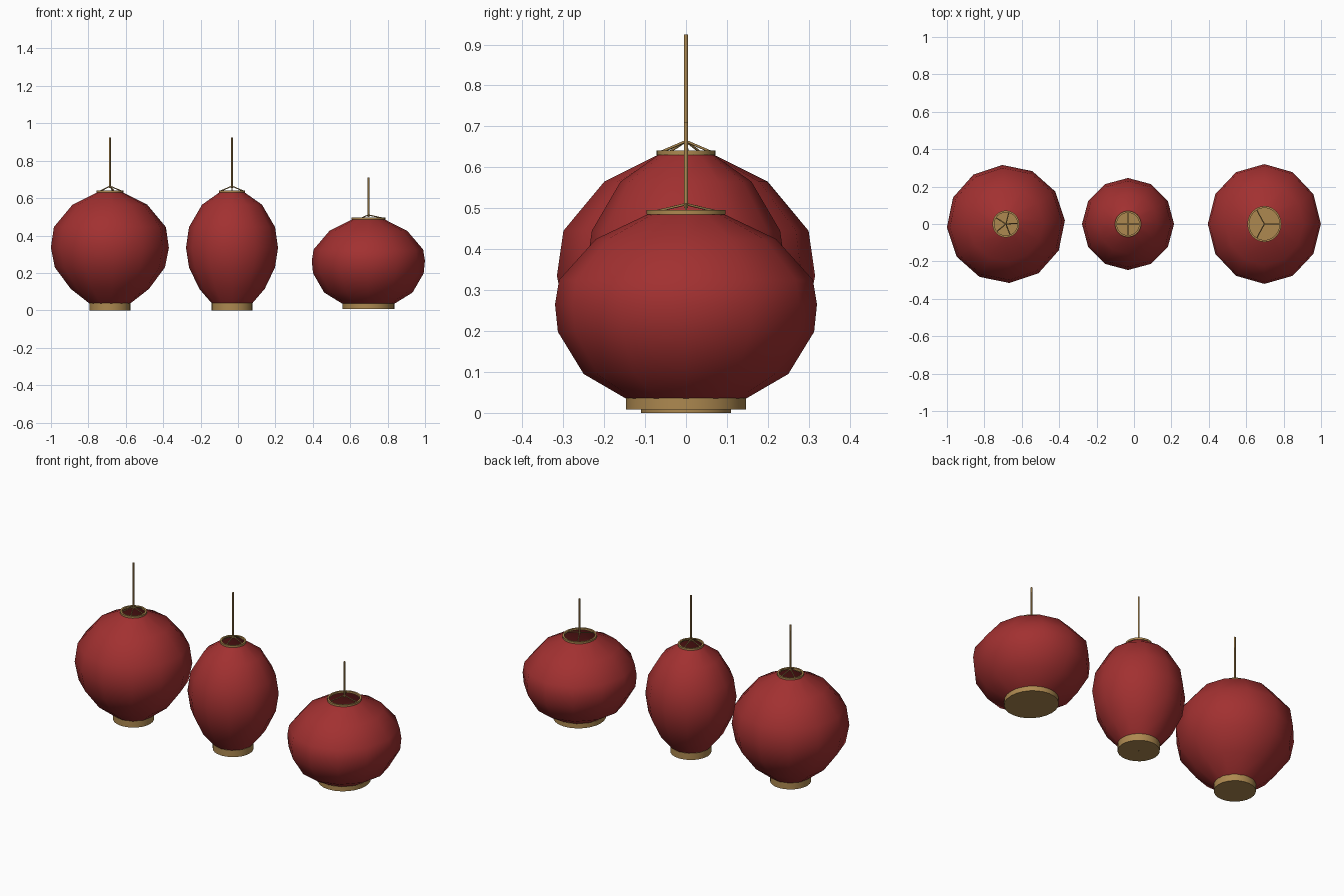
import bpy, math
from mathutils import Vector

if "Cube" in bpy.data.objects:
    bpy.data.objects.remove(bpy.data.objects["Cube"], do_unlink=True)


def material(name, rgb):
    m = bpy.data.materials.new(name)
    m.use_nodes = True
    m.diffuse_color = (*rgb, 1)
    bsdf = m.node_tree.nodes["Principled BSDF"]
    bsdf.inputs["Base Color"].default_value = (*rgb, 1)
    bsdf.inputs["Roughness"].default_value = 0.7
    return m


RED = material("red paper", (0.36, 0.03, 0.03))
GOLD = material("brass", (0.42, 0.25, 0.08))


def lathe(name, profile, segs, mat, center, sx=1.0, turn=0.0, angle=60, closed=False):
    """Revolve (radius, height) points; a closed profile makes a ring."""
    verts, faces = [], []
    for r, z in profile:
        for i in range(segs):
            a = turn + 2 * math.pi * i / segs
            verts.append((center + sx * r * math.cos(a), r * math.sin(a), z))
    n = len(profile)
    for j in range(n if closed else n - 1):
        k = (j + 1) % n
        for i in range(segs):
            h = (i + 1) % segs
            faces.append((j * segs + i, j * segs + h, k * segs + h, k * segs + i))
    me = bpy.data.meshes.new(name)
    me.from_pydata(verts, [], faces)
    return finish(name, me, mat, angle)


def finish(name, me, mat, angle):
    me.materials.append(mat)
    ob = bpy.data.objects.new(name, me)
    bpy.context.collection.objects.link(ob)
    bpy.ops.object.select_all(action="DESELECT")
    ob.select_set(True)
    bpy.context.view_layer.objects.active = ob
    bpy.ops.object.shade_smooth_by_angle(angle=math.radians(angle))
    return ob


def rod(name, a, b, radius):
    a, b = Vector(a), Vector(b)
    bpy.ops.mesh.primitive_cylinder_add(vertices=8, radius=radius, depth=(b - a).length,
                                        location=(a + b) / 2)
    ob = bpy.context.object
    ob.name = name
    ob.rotation_euler = (b - a).to_track_quat("Z", "Y").to_euler()
    ob.data.materials.append(GOLD)
    bpy.ops.object.shade_smooth_by_angle(angle=math.radians(50))


def lantern(kind, x, shade, base_r, base_z, top_z, apex, spokes, sx=1.0, turn=0.0):
    # paper shade, open at the top
    lathe(kind + "_shade", shade, 12, RED, x, sx, turn)
    # base plate with solid top and bottom
    z0, z1 = base_z
    lathe(kind + "_base", [(0.001, z0), (base_r, z0), (base_r, z1), (0.001, z1)],
          24, GOLD, x, sx, angle=40)
    # thin ring around the opening
    r, z = shade[-1]
    lathe(kind + "_top_ring", [(r - 0.008, z), (r + 0.002, z), (r + 0.002, z + 0.011),
          (r - 0.008, z + 0.011)], 24, GOLD, x, sx, angle=40, closed=True)
    # hanger wires and rod
    for i in range(spokes):
        a = turn + 2 * math.pi * i / spokes
        rod(kind + "_wire_%d" % (i + 1),
            (x + sx * (r - 0.003) * math.cos(a), (r - 0.003) * math.sin(a), z + 0.006),
            (x, 0, apex), 0.003)
    rod(kind + "_hanging_rod", (x, 0, apex - 0.01), (x, 0, top_z), 0.005)


lantern("round", -0.685,
        [(0.11, 0.037), (0.21, 0.115), (0.295, 0.23), (0.316, 0.335), (0.3, 0.445),
         (0.2, 0.565), (0.07, 0.63)],
        0.11, (0, 0.04), 0.925, 0.664, 5, turn=0.06)
lantern("tall", -0.032,
        [(0.108, 0.037), (0.175, 0.115), (0.23, 0.23), (0.246, 0.335), (0.23, 0.445),
         (0.16, 0.565), (0.068, 0.63)],
        0.11, (0, 0.04), 0.925, 0.664, 4)
lantern("wide", 0.697,
        [(0.145, 0.034), (0.25, 0.095), (0.313, 0.198), (0.32, 0.265), (0.31, 0.325),
         (0.22, 0.425), (0.094, 0.485)],
        0.147, (0.008, 0.036), 0.71, 0.51, 3, sx=0.945)
